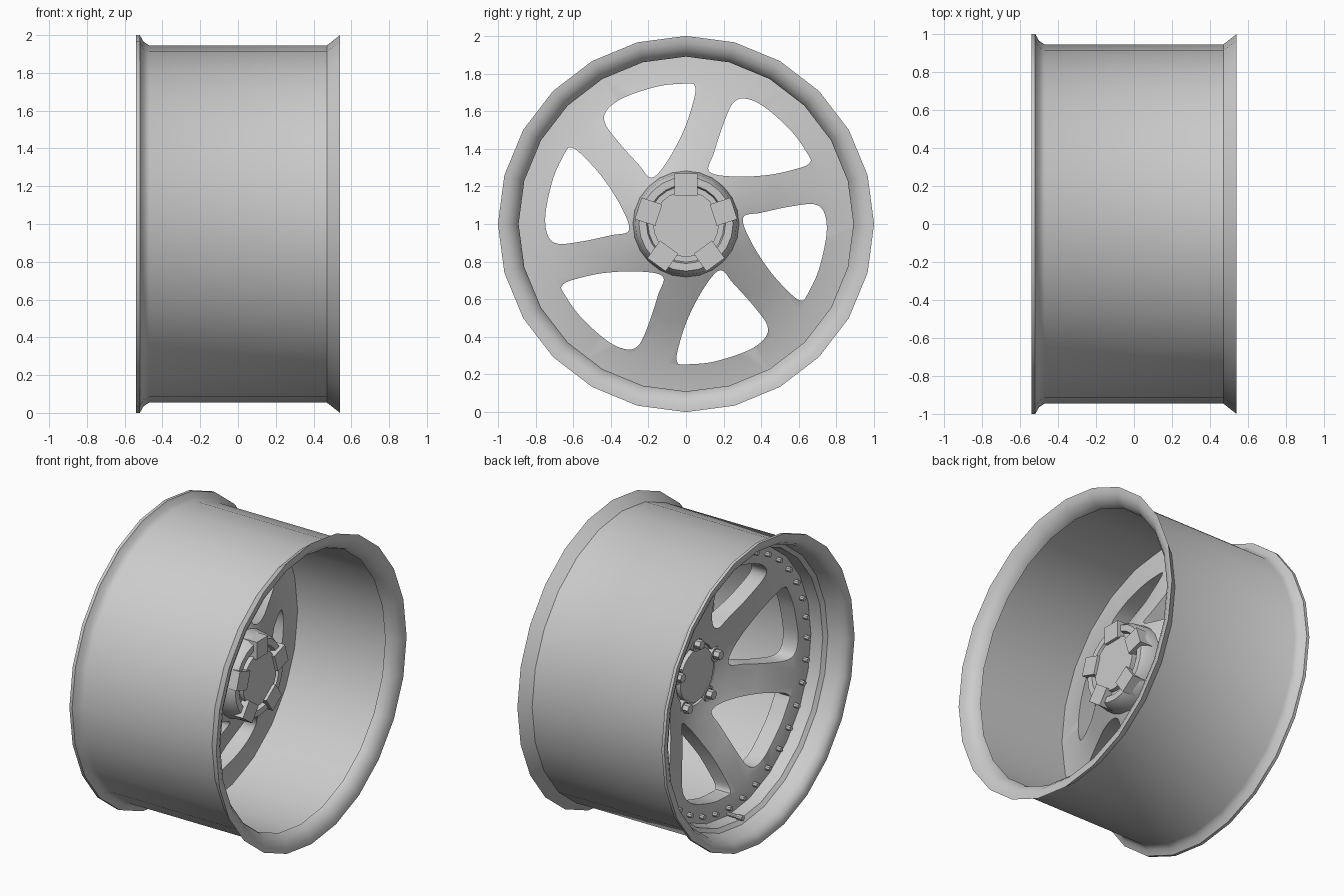
import bpy, bmesh, math
from mathutils import Vector, Matrix

if "Cube" in bpy.data.objects:
    bpy.data.objects.remove(bpy.data.objects["Cube"])

metal = bpy.data.materials.new("light grey metal")
metal.use_nodes = True
grey = (0.6, 0.6, 0.6, 1)
metal.diffuse_color = grey
metal.node_tree.nodes["Principled BSDF"].inputs["Base Color"].default_value = grey

CENTRE = Vector((0, 0, 1))


def around(x, r, a):
    """Point at axial position x, radius r and angle a about the axle."""
    return Vector((x, r * math.cos(a), r * math.sin(a)))


def finish(name, bm, angle=35):
    bmesh.ops.remove_doubles(bm, verts=bm.verts, dist=0.0005)
    bmesh.ops.recalc_face_normals(bm, faces=bm.faces)
    mesh = bpy.data.meshes.new(name)
    bm.to_mesh(mesh)
    bm.free()
    mesh.materials.append(metal)
    ob = bpy.data.objects.new(name, mesh)
    ob.location = CENTRE
    bpy.context.collection.objects.link(ob)
    smooth(ob, angle)
    return ob


def smooth(ob, angle):
    bpy.ops.object.select_all(action="DESELECT")
    ob.select_set(True)
    bpy.context.view_layer.objects.active = ob
    bpy.ops.object.shade_smooth_by_angle(angle=math.radians(angle))


def lathe(bm, profile, sides, origin=(0, 0, 0)):
    """Revolve a closed (x, radius) profile about the x axis."""
    rings = [[bm.verts.new(around(x, r, math.pi / 2 + math.tau * i / sides) + Vector(origin))
              for x, r in profile] for i in range(sides)]
    for i in range(sides):
        a, b = rings[i], rings[(i + 1) % sides]
        for j in range(len(profile)):
            k = (j + 1) % len(profile)
            bm.faces.new((a[j], a[k], b[k], b[j]))


def rod(bm, x0, x1, radius, sides, y, z):
    m = Matrix.Translation(((x0 + x1) / 2, y, z)) @ Matrix.Rotation(math.pi / 2, 4, "Y")
    bmesh.ops.create_cone(bm, cap_ends=True, segments=sides, radius1=radius,
                          radius2=radius, depth=abs(x1 - x0), matrix=m)


def spline(points, steps=5):
    """Smooth open Catmull-Rom line through the points."""
    p = [points[0]] + points + [points[-1]]
    out = []
    for a, b, c, d in zip(p, p[1:], p[2:], p[3:]):
        for s in range(steps):
            t = s / steps
            out.append(0.5 * (2 * b + (c - a) * t + (2 * a - 5 * b + 4 * c - d) * t ** 2
                              + (3 * b - a - 3 * c + d) * t ** 3))
    return out + [points[-1]]


# Barrel with a flared lip at each end
bm = bmesh.new()
lathe(bm, [(-0.47, 0.945), (0.47, 0.945), (0.54, 1.0), (0.537, 0.965), (0.52, 0.93),
           (0.49, 0.90), (0.46, 0.89), (0.44, 0.925), (-0.25, 0.925), (-0.31, 0.87),
           (-0.39, 0.88), (-0.41, 0.905), (-0.49, 0.92), (-0.525, 0.94), (-0.54, 0.97),
           (-0.54, 1.0), (-0.52, 1.0), (-0.50, 0.965)], 24)
finish("barrel", bm)

# Dished spoke disc
bm = bmesh.new()
lathe(bm, [(-0.07, 0.2), (-0.10, 0.3), (-0.195, 0.5), (-0.30, 0.75), (-0.31, 0.89),
           (-0.21, 0.93), (-0.19, 0.75), (-0.09, 0.52), (0.03, 0.3), (0.08, 0.2)], 48)
disc = finish("spoke_disc", bm, 30)

# Six swept windows cut through the disc
outline = [(0.624, -0.408), (0.575, -0.388), (0.448, -0.253), (0.34, -0.083), (0.304, 0.035),
           (0.40, 0.06), (0.555, 0.093), (0.68, 0.105), (0.735, 0.06), (0.747, -0.056),
           (0.704, -0.25), (0.635, -0.395)]
outline = spline([Vector(p) for p in outline])
bm = bmesh.new()
for n in range(6):
    turn = Matrix.Rotation(n * math.pi / 3, 4, "X")
    face = bm.faces.new([bm.verts.new(turn @ Vector((-0.6, p.x, p.y))) for p in outline])
    grown = bmesh.ops.extrude_face_region(bm, geom=[face])["geom"]
    bmesh.ops.translate(bm, vec=(1.2, 0, 0),
                        verts=[v for v in grown if isinstance(v, bmesh.types.BMVert)])
cutter = finish("window_cutter", bm)
cutter.hide_render = True
cut = disc.modifiers.new("windows", "BOOLEAN")
cut.object = cutter
cut.solver = "EXACT"
bpy.context.view_layer.objects.active = disc
bpy.ops.object.modifier_apply(modifier=cut.name)
bpy.data.objects.remove(cutter)
smooth(disc, 30)

# Hub sleeve with a recessed centre
bm = bmesh.new()
lathe(bm, [(-0.07, 0.23), (-0.07, 0.27), (0.02, 0.285), (0.12, 0.27), (0.155, 0.25),
           (0.155, 0.21), (0.09, 0.19), (0.0, 0.19)], 24)
finish("hub_sleeve", bm)

bm = bmesh.new()
rod(bm, -0.05, 0.13, 0.24, 24, 0, 0)
rod(bm, -0.08, 0.16, 0.175, 24, 0, 0)
finish("hub_core", bm)

# Five square lug blocks behind, five nuts in front
blocks, nuts = bmesh.new(), bmesh.new()
for n in range(5):
    a = math.pi / 2 + n * math.tau / 5
    p = around(0, 0.21, a)
    m = (Matrix.Translation((0.10, p.y, p.z)) @ Matrix.Rotation(a, 4, "X")
         @ Matrix.Diagonal((0.16, 0.115, 0.12, 1)))
    bmesh.ops.create_cube(blocks, size=1, matrix=m)
    lathe(nuts, [(-0.04, 0.036), (-0.04, 0.05), (-0.085, 0.05), (-0.085, 0.036)], 16, p)
    rod(nuts, -0.04, -0.12, 0.03, 6, p.y, p.z)
finish("lug_blocks", blocks)
finish("lug_nuts", nuts)

# Ring of rim bolts
bm = bmesh.new()
for n in range(36):
    p = around(0, 0.82, math.tau * n / 36)
    rod(bm, -0.29, -0.335, 0.016, 8, p.y, p.z)
finish("rim_bolts", bm)

# Valve stem
bm = bmesh.new()
rod(bm, -0.30, -0.39, 0.013, 10, 0, -0.86)
rod(bm, -0.38, -0.42, 0.018, 10, 0, -0.86)
finish("valve_stem", bm)
